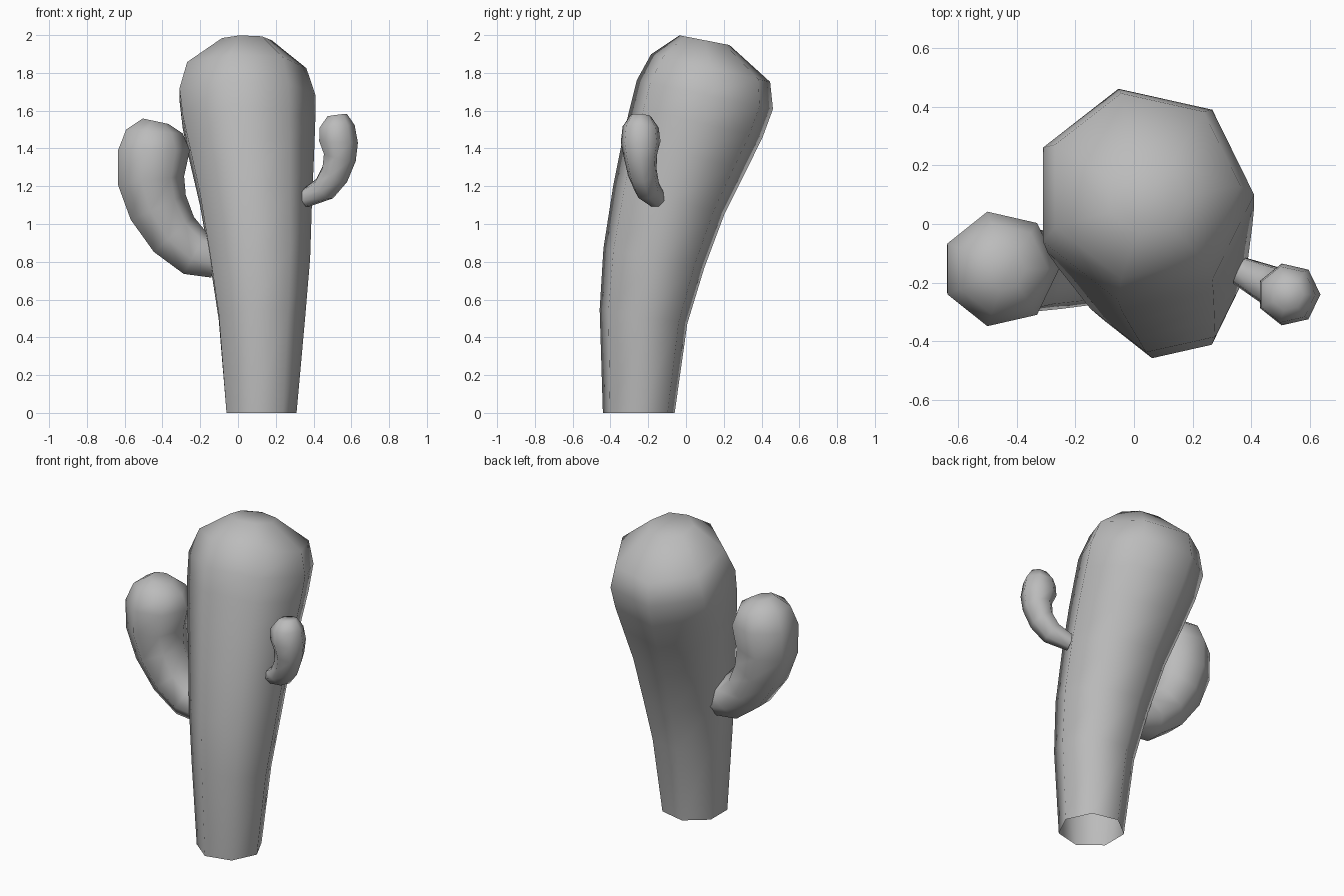
import bpy, bmesh, math
from mathutils import Vector, Matrix

SIDES = 7

cube = bpy.data.objects.get("Cube")
if cube:
    bpy.data.objects.remove(cube, do_unlink=True)

grey = bpy.data.materials.new("plain_grey")
grey.use_nodes = True
colour = (0.5, 0.5, 0.5, 1)
grey.diffuse_color = colour
grey.node_tree.nodes["Principled BSDF"].inputs["Base Color"].default_value = colour


def limb(name, heading, stations):
    """Skin seven-sided rings (x, y, z, radius, lean in degrees), open at the base."""
    axis = Vector((0, 0, 1)).cross(Vector(heading))
    bm = bmesh.new()
    rings = []
    for x, y, z, radius, lean in stations:
        turn = Matrix.Rotation(math.radians(lean), 3, axis)
        ring = []
        for i in range(SIDES):
            a = math.tau * i / SIDES
            offset = turn @ Vector((radius * math.cos(a), radius * math.sin(a), 0))
            ring.append(bm.verts.new(Vector((x, y, z)) + offset))
        rings.append(ring)
    for low, high in zip(rings, rings[1:]):
        for i in range(SIDES):
            j = (i + 1) % SIDES
            bm.faces.new((low[i], low[j], high[j], high[i]))
    bm.faces.new(rings[-1])
    for face in bm.faces:
        face.smooth = True
    mesh = bpy.data.meshes.new(name)
    bm.to_mesh(mesh)
    bm.free()
    mesh.materials.append(grey)
    obj = bpy.data.objects.new(name, mesh)
    bpy.context.collection.objects.link(obj)
    return obj


# Trunk, widening upward and leaning back
limb("trunk", (0, 1, 0), [
    (.115, -.25, 0, .195, 0),
    (.115, -.225, .51, .241, 9),
    (.103, -.17, .82, .279, 11),
    (.08, -.09, 1.13, .312, 14),
    (.056, -.007, 1.375, .347, 16),
    (.04, .055, 1.54, .369, 13),
    (.031, .1, 1.685, .378, 12),
    (.03, .13, 1.825, .332, 13),
    (.04, .098, 1.973, .138, 11),
])

# Large arm on the right
limb("right_arm", (-1, 0, 0), [
    (-.11, -.16, .815, .115, 72),
    (-.23, -.16, .84, .132, 61),
    (-.345, -.157, .94, .148, 41),
    (-.43, -.155, 1.085, .168, 24),
    (-.47, -.153, 1.23, .186, 7),
    (-.455, -.153, 1.39, .2, 0),
    (-.45, -.153, 1.49, .158, -4),
    (-.44, -.153, 1.545, .073, -12),
])

# Small arm on the left
limb("left_arm", (.9, -.43, 0), [
    (.355, -.157, 1.135, .05, 72),
    (.455, -.205, 1.185, .07, 51),
    (.51, -.23, 1.265, .08, 36),
    (.535, -.24, 1.355, .091, 16),
    (.527, -.24, 1.435, .108, 3),
    (.52, -.24, 1.515, .098, -5),
    (.523, -.24, 1.575, .055, -8),
])
